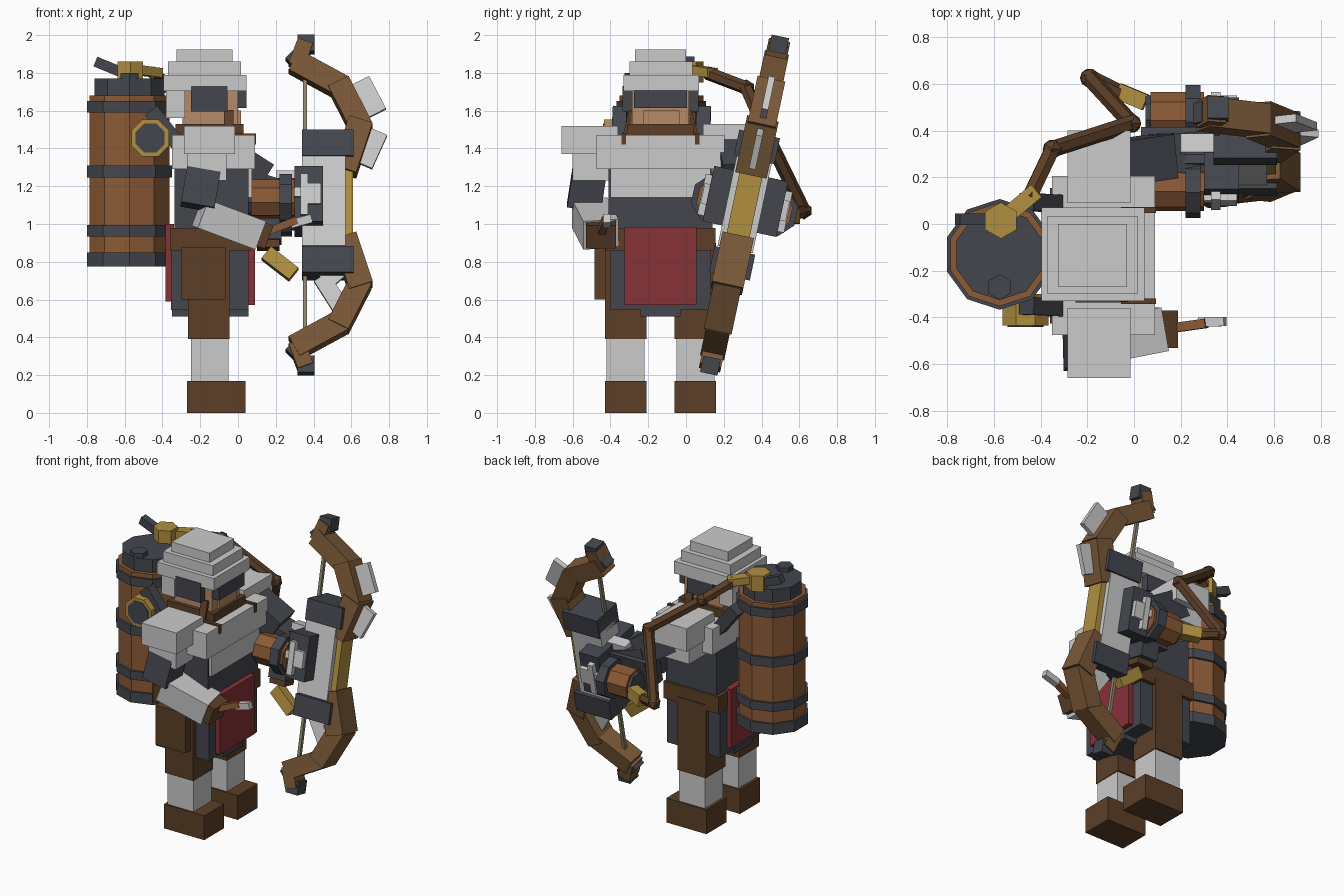
import bpy, math
from mathutils import Matrix, Vector

if "Cube" in bpy.data.objects:
    bpy.data.objects.remove(bpy.data.objects["Cube"])

def mat(name, hexcol):
    c = [int(hexcol[i:i + 2], 16) / 255 for i in (0, 2, 4)]
    m = bpy.data.materials.new(name)
    m.diffuse_color = [v ** 2.2 for v in c] + [1]
    m.use_nodes = True
    m.node_tree.nodes["Principled BSDF"].inputs["Base Color"].default_value = m.diffuse_color
    return m

DARK = mat("iron", "45484f")
WOOD = mat("wood", "8a5a38")
LEATHER = mat("leather", "5c412c")
BOW = mat("bow_wood", "79593a")
GOLD = mat("brass", "ae8d42")
RED = mat("cloth", "86353a")
SKIN = mat("skin", "b58a68")
CORD = mat("cord", "8d8570")
GREY = None

# crossbow frame: tilted 12 degrees around x
TILT = Matrix.Translation((0, .31, 1.1)) @ Matrix.Rotation(math.radians(-12), 4, 'X')
ID = Matrix.Identity(4)

def finish(name, m, frame, matrix):
    o = bpy.context.object
    o.name = name
    o.matrix_world = frame @ matrix
    if m:
        o.data.materials.append(m)
    return o

def box(name, m, x, y, z, frame=ID):
    bpy.ops.mesh.primitive_cube_add(size=1)
    c = Vector([(a + b) / 2 for a, b in (x, y, z)])
    s = [abs(b - a) for a, b in (x, y, z)]
    return finish(name, m, frame, Matrix.Translation(c) @ Matrix.Diagonal((*s, 1)))

def along(p, q, ref):
    z = (q - p).normalized()
    y = Vector(ref)
    y = (y - z * y.dot(z)).normalized()
    r = Matrix((y.cross(z), y, z)).transposed().to_4x4()
    return Matrix.Translation((p + q) / 2) @ r

def beam(name, m, p, q, w, h, frame=ID, ref=(0, 1, 0)):
    """Box from p to q; h is its thickness along ref."""
    p, q = Vector(p), Vector(q)
    bpy.ops.mesh.primitive_cube_add(size=1)
    return finish(name, m, frame, along(p, q, ref) @ Matrix.Diagonal((w, h, (q - p).length, 1)))

def tube(name, m, p, q, r, n=8, frame=ID, ref=(0, 1, 0), turn=0):
    p, q = Vector(p), Vector(q)
    bpy.ops.mesh.primitive_cylinder_add(vertices=n, radius=r, depth=(q - p).length)
    return finish(name, m, frame, along(p, q, ref) @ Matrix.Rotation(turn, 4, 'Z'))

YC = -.135  # middle of the body

# legs and boots
for s, side in ((-1, "right"), (1, "left")):
    y = YC + s * .185
    box(side + "_boot", LEATHER, (-.27, .04), (y - .11, y + .11), (0, .17))
    box(side + "_shin", GREY, (-.25, -.05), (y - .1, y + .1), (.17, .4))
    box(side + "_thigh", LEATHER, (-.265, -.045), (y - .11, y + .11), (.39, .9))

# tunic, belt and cloth panels
box("tunic", DARK, (-.355, .055), (-.40, .13), (.545, .9))
box("tunic_hem", DARK, (-.35, .055), (-.24, -.03), (.51, .6))
box("belt", LEATHER, (-.36, .065), (-.425, .155), (.86, .98))
box("front_cloth", RED, (.04, .09), (-.325, .055), (.57, .985))
box("back_cloth", RED, (-.385, -.34), (-.325, .055), (.59, 1.0))
box("hip_pouch", LEATHER, (-.30, -.065), (-.485, -.40), (.6, .875))

# torso and armour
box("torso", DARK, (-.335, .055), (-.41, .14), (.96, 1.4))
box("lower_breastplate", GREY, (-.33, .075), (-.40, .13), (1.14, 1.3))
box("breastplate", GREY, (-.35, .09), (-.475, .205), (1.29, 1.47))
box("collar", LEATHER, (-.33, .03), (-.31, .04), (1.45, 1.53))
for y in (-.33, .06):
    box("shoulder_strap", LEATHER, (-.055, .095), (y - .012, y + .012), (1.42, 1.48))
    beam("collar_edge", LEATHER, (-.05, y, 1.45), (-.05, y + (.04 if y < 0 else -.04), 1.6), .05, .02)
box("right_pauldron", GREY, (-.285, -.015), (-.66, -.36), (1.37, 1.52))
box("right_pauldron_lower", GREY, (-.27, -.06), (-.6, -.38), (1.23, 1.38))
box("left_pauldron", GREY, (-.285, -.015), (.09, .40), (1.37, 1.53))
box("left_pauldron_lower", GREY, (-.27, -.04), (.12, .35), (1.26, 1.38))

# head, goggles and helmet
box("head", SKIN, (-.295, 0), (-.285, .015), (1.53, 1.75))
box("chin", SKIN, (-.12, .015), (-.225, -.035), (1.47, 1.6))
box("goggles_front", DARK, (-.05, .045), (-.275, .005), (1.615, 1.71))
for s, side in ((-1, "right"), (1, "left")):
    y = YC + s * .17
    box(side + "_goggle_side", DARK, (-.25, -.055), (y - .03, y + .03), (1.595, 1.73))
box("helmet_back", GREY, (-.38, -.28), (-.3, .03), (1.56, 1.72))
box("helmet_brim", GREY, (-.395, .045), (-.33, .07), (1.705, 1.79))
box("helmet_middle", GREY, (-.37, .015), (-.30, .035), (1.78, 1.86))
box("helmet_top", GREY, (-.325, -.03), (-.27, 0), (1.85, 1.925))

# right arm holding a lever
beam("right_upper_arm", DARK, (-.17, -.5, 1.35), (-.215, -.54, 1.09), .18, .18)
beam("right_forearm", GREY, (-.2, -.51, 1.06), (.105, -.45, .945), .16, .19)
beam("right_hand", LEATHER, (.06, -.45, .97), (.165, -.45, .93), .13, .16)
beam("hand_lever", WOOD, (.13, -.45, .95), (.31, -.425, 1.02), .04, .04)
beam("lever_tip", GREY, (.28, -.42, 1.0), (.39, -.417, 1.03), .045, .04)

# back barrel with iron hoops
BX, BY = -.575, -.13
def drum(name, m, z0, z1, r, n=10):
    tube(name, m, (BX, BY, z0), (BX, BY, z1), r, n)
drum("barrel", WOOD, .79, 1.68, .222)
for z0, z1 in ((.775, .85), (.935, .995), (1.245, 1.31), (1.59, 1.65)):
    drum("barrel_hoop", DARK, z0, z1, .237)
drum("barrel_lid", DARK, 1.66, 1.77, .195)
tube("lid_plug", DARK, (-.575, -.27, 1.75), (-.575, -.27, 1.8), .055, 6)
tube("gauge_rim", GOLD, (-.465, -.435, 1.455), (-.465, -.3, 1.455), .107, 8, ref=(0, 0, 1), turn=math.pi / 8)
tube("gauge_glass", DARK, (-.465, -.44, 1.455), (-.465, -.42, 1.455), .083, 8, ref=(0, 0, 1), turn=math.pi / 8)
for y in (-.35, .095):
    beam("harness_strap", DARK, (-.46, y, 1.6), (-.3, y - .01, 1.4), .08, .075)

# valve and hose
tube("valve", GOLD, (-.57, .015, 1.75), (-.57, .015, 1.86), .078, 6)
beam("valve_handle", DARK, (-.755, .02, 1.86), (-.56, .02, 1.78), .055, .05)
beam("valve_spout", GOLD, (-.57, .015, 1.82), (-.42, .14, 1.80), .07, .05, ref=(0, 0, 1))
hose = [(-.45, .11, 1.8), (-.35, .32, 1.72), (-.01, .43, 1.47), (-.19, .625, 1.07), (-.06, .56, 1.05)]
for i, (p, q) in enumerate(zip(hose, hose[1:])):
    tube("hose_%d" % i, LEATHER, p, q, .036, 6, ref=(.3, .5, 1))
for p in hose[1:-1]:
    bpy.ops.mesh.primitive_ico_sphere_add(subdivisions=1, radius=.046)
    finish("hose_joint", LEATHER, ID, Matrix.Translation(p))
beam("hose_fitting", GOLD, (-.07, .57, 1.04), (.05, .52, 1.05), .08, .07)

# left arm reaching into the weapon
beam("left_upper_arm", DARK, (-.15, .25, 1.42), (.13, .29, 1.24), .19, .19)
beam("left_forearm", DARK, (.06, .3, 1.2), (.32, .31, 1.12), .17, .17)

# weapon body with two canisters, in the tilted frame
T = TILT
box("weapon_body", DARK, (.03, .5), (-.08, .08), (-.1, .13), T)
box("weapon_plate", DARK, (.30, .45), (-.2, .2), (-.13, .17), T)
box("weapon_rail", GREY, (.2, .34), (-.04, .04), (.13, .18), T)
box("weapon_stock", DARK, (.1, .23), (-.08, .08), (-.2, -.08), T)
beam("trigger_grip", GOLD, (.15, -.04, -.27), (.295, -.04, -.385), .08, .07, T)
box("grip_mount", LEATHER, (.1, .22), (-.06, .04), (-.24, -.15), T)
for s in (-1, 1):
    v = s * .155
    tube("canister", WOOD, (.07, v, 0), (.3, v, 0), .105, 8, T, turn=math.pi / 8)
    tube("canister_ring", DARK, (.22, v, 0), (.285, v, 0), .135, 8, T, turn=math.pi / 8)
    tube("canister_cap", DARK, (.05, v, 0), (.08, v, 0), .09, 8, T, turn=math.pi / 8)
    # ratchet pieces on the outer faces
    box("ratchet_bar", GREY, (.33, .37), (s * .2, s * .235), (-.1, .12), T)
    box("ratchet_arm", GREY, (.28, .44), (s * .2, s * .225), (-.0, .05), T)
    box("ratchet_slide", GREY, (.36, .44), (s * .2, s * .23), (-.04, .07), T)

# riser
box("riser", GREY, (.34, .57), (-.095, .095), (-.24, .28), T)
box("riser_trim", GOLD, (.56, .608), (-.062, .062), (-.26, .3), T)
box("bow_string", CORD, (.345, .365), (-.012, .012), (-.86, .86), T)

# bow limbs, mirrored up and down
for s, side in ((1, "upper"), (-1, "lower")):
    pts = [(.57, .2), (.645, .43), (.54, .64), (.315, .765), (.35, .86)]
    widths = [(.13, .17), (.12, .15), (.12, .13), (.085, .115)]
    box(side + "_clamp", DARK, (.34, .612), (-.11, .11), (s * .245, s * .385), T)
    for i, (a, b) in enumerate(zip(pts, pts[1:])):
        va, vb = Vector((a[0], 0, s * a[1])), Vector((b[0], 0, s * b[1]))
        e = (vb - va).normalized() * .02
        beam("%s_limb_%d" % (side, i), BOW, va - e, vb + e, *widths[i], T)
    box(side + "_limb_cap", DARK, (.315, .405), (-.047, .047), (s * .825, s * .913), T)
    beam(side + "_string_nock", DARK, (.28, 0, s * .76), (.32, 0, s * .8), .08, .09, T)

# blades on the limbs
beam("blade_upper", GREY, (.645, 0, .67), (.735, 0, .495), .11, .035, T)
beam("blade_middle", GREY, (.735, 0, .4), (.655, 0, .22), .12, .035, T)
for a, b in (((.56, -.33), (.46, -.42)), ((.44, -.39), (.54, -.55))):
    beam("blade_lower", GREY, (a[0], 0, a[1]), (b[0], 0, b[1]), .09, .035, T)
